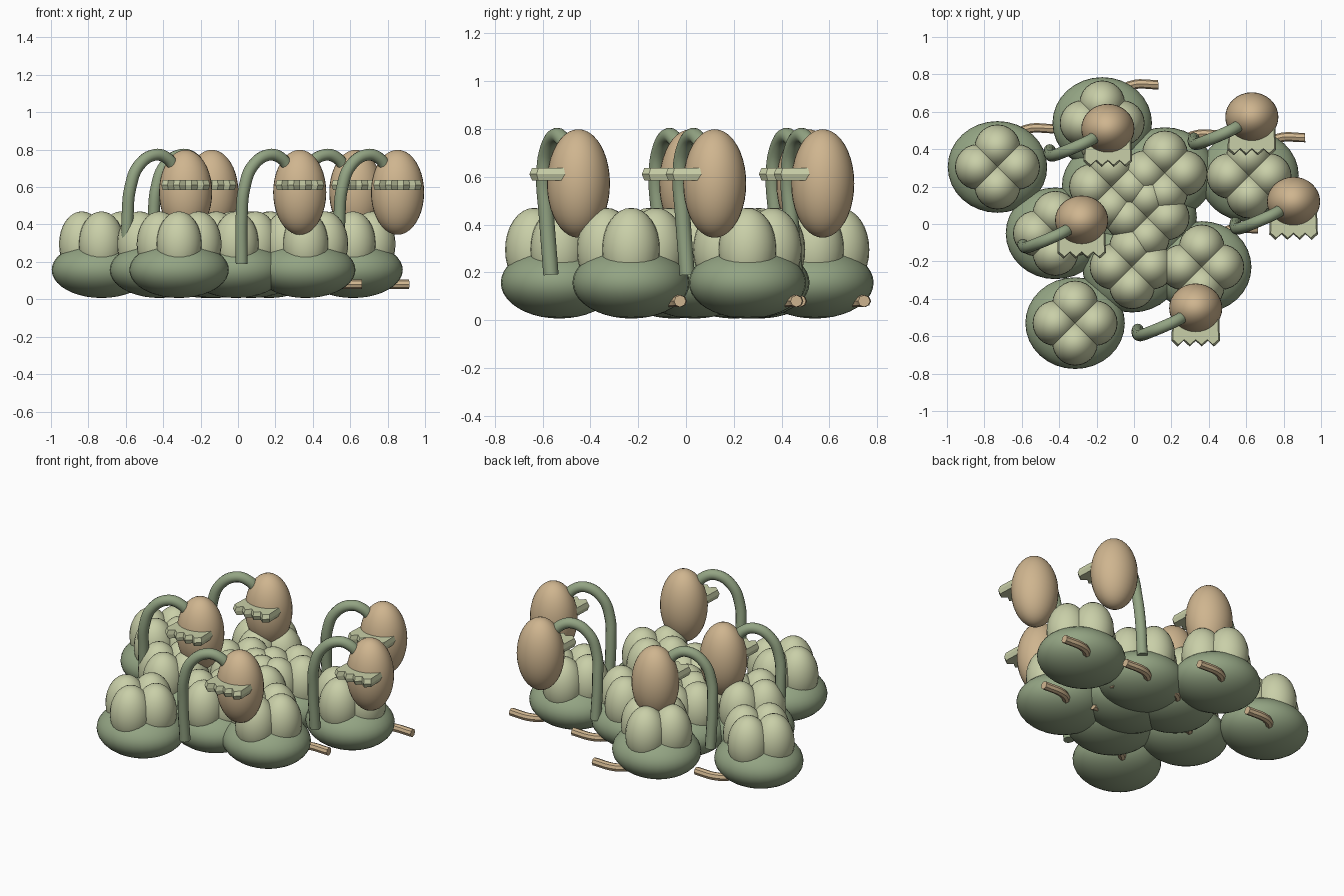
import bpy, bmesh, math
from mathutils import Matrix, Vector

if "Cube" in bpy.data.objects:
    bpy.data.objects.remove(bpy.data.objects["Cube"])


def material(name, rgb):
    m = bpy.data.materials.new(name)
    m.diffuse_color = (*rgb, 1)
    m.use_nodes = True
    m.node_tree.nodes["Principled BSDF"].inputs["Base Color"].default_value = m.diffuse_color
    return m


DARK = material("dark_green", (0.292, 0.371, 0.227))
LIGHT = material("light_green", (0.584, 0.624, 0.392))
TAN = material("tan", (0.624, 0.462, 0.275))


def mesh_object(name, bm, mat, smooth=True):
    me = bpy.data.meshes.new(name)
    bmesh.ops.recalc_face_normals(bm, faces=bm.faces)
    for f in bm.faces:
        f.smooth = smooth
    bm.to_mesh(me)
    bm.free()
    me.materials.append(mat)
    ob = bpy.data.objects.new(name, me)
    bpy.context.collection.objects.link(ob)
    return ob


def ellipsoid(bm, center, radii, seg=32, rings=20):
    mat = Matrix.Translation(center) @ Matrix.Diagonal((*radii, 1))
    bmesh.ops.create_uvsphere(bm, u_segments=seg, v_segments=rings, radius=1, matrix=mat)


def tube(name, points, radius, mat, sides=2):
    cu = bpy.data.curves.new(name, 'CURVE')
    cu.dimensions = '3D'
    cu.bevel_depth = radius
    cu.bevel_resolution = sides
    cu.use_fill_caps = True
    cu.resolution_u = 6
    sp = cu.splines.new('BEZIER')
    sp.bezier_points.add(len(points) - 1)
    for bp, p in zip(sp.bezier_points, points):
        bp.co = p
        bp.handle_left_type = bp.handle_right_type = 'AUTO'
    ob = bpy.data.objects.new(name, cu)
    bpy.context.collection.objects.link(ob)
    cu.materials.append(mat)
    bpy.ops.object.select_all(action='DESELECT')
    ob.select_set(True)
    bpy.context.view_layer.objects.active = ob
    bpy.ops.object.convert(target='MESH')
    bpy.ops.object.shade_smooth_by_angle(angle=math.radians(40))


# Pods: rounded base, four lobes on top, bent twig underneath
PODS = [(-0.73, 0.305), (-0.17, 0.54), (0.615, 0.257), (-0.42, -0.05), (-0.315, -0.53),
        (0.362, -0.23), (-0.01, -0.228), (0.165, 0.272), (-0.12, 0.20), (0.07, 0.035)]
TWIG = [(0.06, 0.10, 0.085), (0.10, 0.165, 0.08), (0.15, 0.20, 0.08), (0.30, 0.205, 0.08)]

for i, (x, y) in enumerate(PODS):
    bm = bmesh.new()
    ellipsoid(bm, (x, y, 0.157), (0.266, 0.245, 0.15))
    mesh_object(f"pod_base_{i}", bm, DARK)

    bm = bmesh.new()
    for k in range(4):
        a = k * math.pi / 2
        ellipsoid(bm, (x + 0.105 * math.cos(a), y + 0.105 * math.sin(a), 0.295),
                  (0.122, 0.122, 0.175), 24, 16)
    mesh_object(f"pod_lobes_{i}", bm, LIGHT)

    tube(f"twig_{i}", [(x + p[0], y + p[1], p[2]) for p in TWIG], 0.025, TAN)

# Hanging bulbs: arched stalk, egg-shaped bulb, toothed collar in front
BULBS = [(-0.14, 0.51), (0.63, 0.572), (0.853, 0.12), (-0.28, 0.02), (0.33, -0.45)]
STALK = [(-0.31, -0.115, 0.19), (-0.31, -0.135, 0.45), (-0.295, -0.145, 0.60),
         (-0.25, -0.13, 0.715), (-0.165, -0.095, 0.772), (-0.10, -0.065, 0.755),
         (-0.05, -0.035, 0.69)]


def collar_outline():
    # zigzag front edge with four teeth, straight back edge
    pts = [(0.125, -0.04), ]
    for k in range(9):
        tooth = k % 2 == 1
        pts.append((0.13 - k * 0.0325, -0.205 if tooth else -0.175))
    pts.append((-0.125, -0.04))
    return pts


def collar(name, x, y):
    bm = bmesh.new()
    layers = []
    mid = Vector((0, -0.115))
    for z, s in ((0.585, 0.88), (0.611, 1.0), (0.637, 0.88)):
        layers.append([bm.verts.new((x + mid.x + (px - mid.x) * (0.5 + s / 2),
                                     y + mid.y + (py - mid.y) * s, z))
                       for px, py in collar_outline()])
    n = len(layers[0])
    for lo, hi in zip(layers, layers[1:]):
        for k in range(n):
            bm.faces.new((lo[k], lo[(k + 1) % n], hi[(k + 1) % n], hi[k]))
    bm.faces.new(layers[0])
    bm.faces.new(layers[-1])
    mesh_object(name, bm, LIGHT, smooth=False)


for i, (x, y) in enumerate(BULBS):
    tube(f"stalk_{i}", [(x + p[0], y + p[1], p[2]) for p in STALK], 0.032, DARK, 4)
    bm = bmesh.new()
    ellipsoid(bm, (x, y, 0.572), (0.142, 0.132, 0.227))
    mesh_object(f"bulb_{i}", bm, TAN)
    collar(f"collar_{i}", x, y)
